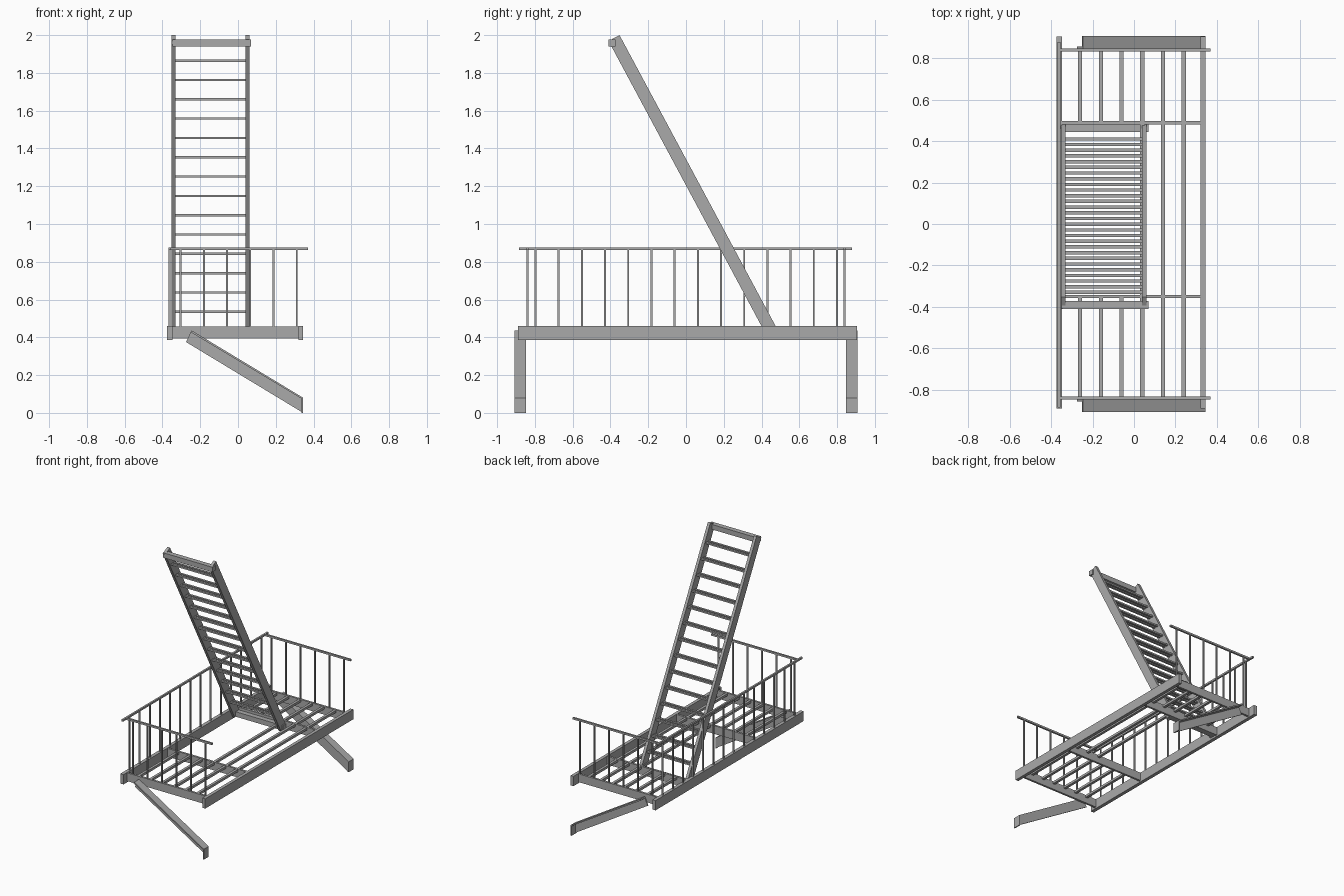
import bpy
from math import atan2
from mathutils import Vector

cube = bpy.data.objects.get("Cube")
if cube:
    bpy.data.objects.remove(cube)

# Single painted steel colour
steel = bpy.data.materials.new("grey_steel")
steel.use_nodes = True
colour = (0.4, 0.4, 0.4, 1)
steel.diffuse_color = colour
steel.node_tree.nodes["Principled BSDF"].inputs["Base Color"].default_value = colour


def finish(name, verts, faces):
    mesh = bpy.data.meshes.new(name)
    mesh.from_pydata(verts, [], faces)
    mesh.materials.append(steel)
    obj = bpy.data.objects.new(name, mesh)
    bpy.context.collection.objects.link(obj)
    return obj


def prism(name, outline, axis, low, high):
    """Extrude an outline along x or y; the outline is (other axis, z)."""
    n = len(outline)
    verts = [(d, a, z) if axis == "x" else (a, d, z)
             for d in (low, high) for a, z in outline]
    faces = [tuple(range(n)), tuple(range(2 * n - 1, n - 1, -1))]
    faces += [(i, i + n, (i + 1) % n + n, (i + 1) % n) for i in range(n)]
    obj = finish(name, verts, faces)
    import bmesh
    bm = bmesh.new()
    bm.from_mesh(obj.data)
    bmesh.ops.recalc_face_normals(bm, faces=bm.faces)
    bm.to_mesh(obj.data)
    bm.free()
    return obj


def box(name, x, y, z):
    return prism(name, [(y[0], z[0]), (y[1], z[0]), (y[1], z[1]), (y[0], z[1])], "x", *x)


def bar(name, x, y, z, size):
    """Box given by ranges, with single numbers widened to the bar size."""
    spans = [v if isinstance(v, tuple) else (v - size / 2, v + size / 2) for v in (x, y, z)]
    return box(name, *spans)


# Platform frame
DECK = 0.46
box("wall_side_rail", (-0.375, -0.348), (-0.89, 0.905), (0.385, DECK))
box("open_side_rail", (0.32, 0.345), (-0.89, 0.905), (0.385, DECK))
for name, y in (("front_end", -0.84), ("front_hatch", -0.35),
                ("back_hatch", 0.489), ("back_end", 0.84)):
    box(name + "_beam", (-0.348, 0.32), (y - 0.008, y + 0.008), (0.395, DECK - 0.002))

# Floor slats, with the hatch left open under the ladder
for i in range(6):
    x = -0.26 + 0.1 * i
    runs = [(-0.84, -0.35), (0.489, 0.84)] if i < 3 else [(-0.84, 0.84)]
    for run in runs:
        box("floor_slat", (x - 0.01, x + 0.01), run, (DECK - 0.022, DECK - 0.004))

# Railings on three sides
RAIL = 0.869
bar("long_handrail", -0.362, (-0.885, 0.878), RAIL, 0.014)
for i in range(14):
    bar("long_baluster", -0.362, -0.797 + 0.1228 * i, (DECK, RAIL), 0.01)
for y in (-0.84, 0.84):
    bar("end_handrail", (-0.362, 0.37), y, RAIL, 0.014)
    for i in range(6):
        bar("end_baluster", -0.304 + 0.123 * i, y, (DECK - 0.01, RAIL), 0.01)

# Sloping angle-iron braces under both ends
for s in (-1, 1):
    span = lambda a, b: sorted((s * a, s * b))
    prism("brace_web", [(-0.246, 0.437), (0.345, 0.08), (0.345, 0.0), (-0.275, 0.375)],
          "y", *span(0.848, 0.856))
    prism("brace_flange", [(-0.246, 0.437), (0.345, 0.08), (0.345, 0.07), (-0.25, 0.427)],
          "y", *span(0.848, 0.907))
    box("brace_foot_plate", (0.337, 0.345), span(0.848, 0.907), (0.0, 0.08))

# Ladder stringers
top = Vector((-0.352, 2.0))
bottom = Vector((0.492, 0.427))
run = (bottom - top).normalized()
across = Vector((run.y, -run.x)) * 0.066
for x in (-0.341, 0.05):
    prism("ladder_stringer", [top, bottom, bottom + across, top + across],
          "x", x - 0.011, x + 0.011)

# Ladder end bars
for name, corner in (("top", (-0.41, 1.94)), ("bottom", (0.443, 0.40))):
    box("ladder_%s_bar" % name, (-0.348, 0.07),
        (corner[0], corner[0] + 0.038), (corner[1], corner[1] + 0.038))

# Treads, each made of two flat bars
for i in range(14):
    z = 0.535 + 0.1023 * i
    y = 0.397 - 0.5365 * (z - 0.535)
    for off in (-0.0135, 0.0135):
        box("tread_bar", (-0.332, 0.042), (y + off - 0.008, y + off + 0.008),
            (z - 0.006, z + 0.006))
